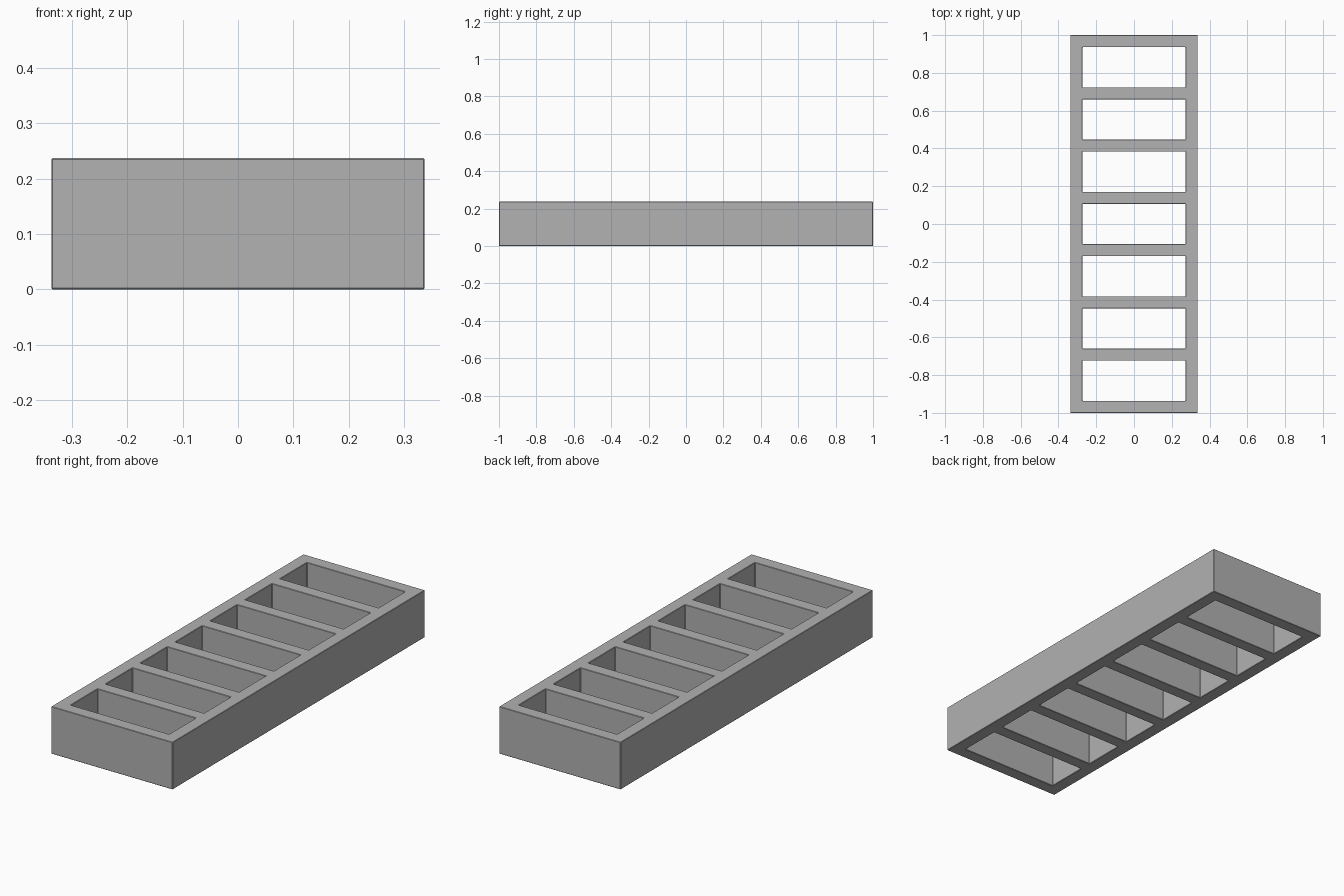
import bpy, bmesh

if "Cube" in bpy.data.objects:
    bpy.data.objects.remove(bpy.data.objects["Cube"])

HALF_X, HALF_Y, HEIGHT = 0.337, 1.0, 0.237
WALL, SLOTS = 0.064, 7
SLOT = (2 * HALF_Y - (SLOTS + 1) * WALL) / SLOTS

# One grey material
grey = bpy.data.materials.new("mid_grey")
grey.diffuse_color = (0.445, 0.445, 0.445, 1)
grey.use_nodes = True
grey.node_tree.nodes["Principled BSDF"].inputs["Base Color"].default_value = grey.diffuse_color

# Grid lines: outer walls and cross bars
xs = [-HALF_X, -HALF_X + WALL, HALF_X - WALL, HALF_X]
ys = [-HALF_Y]
for i in range(SLOTS):
    ys += [ys[-1] + WALL, ys[-1] + WALL + SLOT]
ys.append(HALF_Y)

# Flat ladder outline, leaving the slot cells open
bm = bmesh.new()
grid = [[bm.verts.new((x, y, 0)) for x in xs] for y in ys]
for j in range(len(ys) - 1):
    for i in range(3):
        if i == 1 and j % 2 == 1:
            continue
        bm.faces.new((grid[j][i], grid[j][i + 1], grid[j + 1][i + 1], grid[j + 1][i]))

# Raise to full height
result = bmesh.ops.extrude_face_region(bm, geom=bm.faces[:], use_keep_orig=True)
top = [g for g in result["geom"] if isinstance(g, bmesh.types.BMVert)]
bmesh.ops.translate(bm, verts=top, vec=(0, 0, HEIGHT))
bmesh.ops.recalc_face_normals(bm, faces=bm.faces[:])

mesh = bpy.data.meshes.new("slotted_block")
bm.to_mesh(mesh)
bm.free()
mesh.materials.append(grey)
block = bpy.data.objects.new("slotted_block", mesh)
bpy.context.collection.objects.link(block)

# Tiny edge softening
bevel = block.modifiers.new("edge_bevel", "BEVEL")
bevel.width = 0.002
bevel.segments = 1
bevel.limit_method = "ANGLE"
